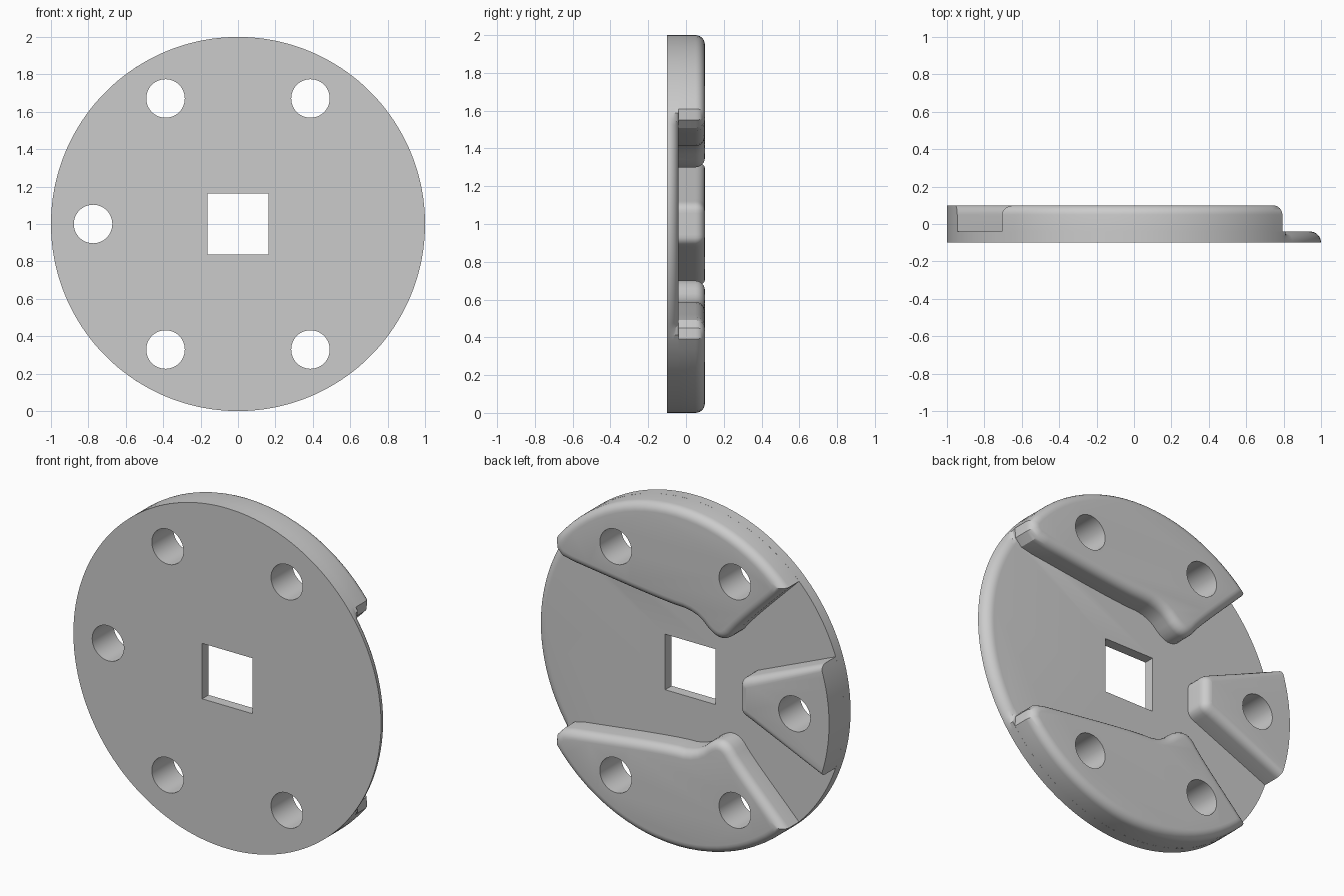
import bpy, bmesh, math

FRONT, FLOOR, BACK = -0.1, -0.04, 0.1
HUB = 1.0  # height of the disc centre

cube = bpy.data.objects.get("Cube")
if cube:
    bpy.data.objects.remove(cube, do_unlink=True)

grey = bpy.data.materials.new("plain grey")
grey.use_nodes = True
colour = (0.6, 0.6, 0.6, 1)
grey.diffuse_color = colour
grey.node_tree.nodes["Principled BSDF"].inputs["Base Color"].default_value = colour


def arc(start, end, count, radius=1.0):
    """Points on a circle, angles in degrees, both ends included."""
    angles = [math.radians(start + (end - start) * i / count) for i in range(count + 1)]
    return [(radius * math.cos(a), radius * math.sin(a)) for a in angles]


def soften(points, clear=0.0):
    """Corner cutting of an open path; the ends stay put, with clear space beside them."""
    first, last = points[0], points[-1]
    for _ in range(2):
        path = []
        for (ax, az), (bx, bz) in zip(points, points[1:]):
            path += [(ax + (bx - ax) * t, az + (bz - az) * t) for t in (0.25, 0.75)]
        points = [first] + path + [last]
    middle = [p for p in points[1:-1]
              if min(math.dist(p, first), math.dist(p, last)) > clear]
    return [first] + middle + [last]


def finish(name, bm):
    bmesh.ops.recalc_face_normals(bm, faces=bm.faces)
    mesh = bpy.data.meshes.new(name)
    bm.to_mesh(mesh)
    bm.free()
    obj = bpy.data.objects.new(name, mesh)
    bpy.context.collection.objects.link(obj)
    mesh.materials.append(grey)
    return obj


def slab(name, outline, y0, y1, rounding=0, rounded=lambda edge: True):
    """Extrude an outline along y and round chosen edges of its back face."""
    bm = bmesh.new()
    ends = [[bm.verts.new((x, y, z + HUB)) for x, z in outline] for y in (y0, y1)]
    for ring in ends:
        bm.faces.new(ring)
    for i in range(len(outline)):
        bm.faces.new((ends[0][i - 1], ends[0][i], ends[1][i], ends[1][i - 1]))
    bmesh.ops.recalc_face_normals(bm, faces=bm.faces)
    if rounding:
        back = set(ends[1])
        edges = [e for e in bm.edges if set(e.verts) <= back and rounded(e)]
        bmesh.ops.bevel(bm, geom=edges, offset=rounding, segments=6, profile=0.5,
                        affect='EDGES', clamp_overlap=False)
    return finish(name, bm)


def base_disc():
    """Stacked rings; the rim is rounded only in the open gap on the left."""
    bm = bmesh.new()
    rings, depth = [], FLOOR - FRONT
    for step in range(9):
        a = math.radians(90 * step / 8)
        ring = []
        for x, z in arc(0, 358, 179):
            in_gap = x > math.cos(math.radians(35))
            r = 1 - depth * (1 - math.cos(a)) if in_gap else 1
            ring.append(bm.verts.new((x * r, FRONT + depth * math.sin(a), z * r + HUB)))
        rings.append(ring)
    for low, high in zip(rings, rings[1:]):
        for i in range(len(low)):
            bm.faces.new((low[i - 1], low[i], high[i], high[i - 1]))
    bm.faces.new(rings[0])
    bm.faces.new(rings[-1])
    return finish("base_disc", bm)


def off_rim(edge):
    return any(math.hypot(v.co.x, v.co.z - HUB) < 0.995 for v in edge.verts)


disc = base_disc()

# Upper and lower pads: radial edge, rounded nib, sweeping inner edge, outer arc
inner = soften([(-0.707, 0.707), (-0.40, 0.40), (-0.325, 0.30), (-0.235, 0.30),
                (-0.12, 0.41), (0.08, 0.415), (0.68, 0.492)], 0.07)
corner = [(0.75, 0.508), (0.79, 0.55)]
pad_outline = inner + corner + arc(37.5, 135, 24)[:-1]
upper_pad = slab("upper_pad", pad_outline, FLOOR, BACK, 0.05)
lower_pad = slab("lower_pad", [(x, -z) for x, z in pad_outline], FLOOR, BACK, 0.05)

# Wedge pad on the right, sharp along the outer rim
half = [(-0.945, 0.327)] + soften([(-0.49, 0.134), (-0.41, 0.10), (-0.41, 0.03)])
tip = half + [(x, -z) for x, z in reversed(half)]
wedge_outline = tip + arc(199.1, 160.9, 20)[1:-1]
wedge_pad = slab("wedge_pad", wedge_outline, FLOOR, BACK, 0.05, off_rim)

# Cutters: square centre hole and five round bolt holes
square = [(0.163 * sx, 0.163 * sz) for sx, sz in ((1, 1), (-1, 1), (-1, -1), (1, -1))]
cutters = {"centre": slab("centre_cutter", square, -0.3, 0.3)}
for angle in (60, 120, 180, 240, 300):
    cx, cz = arc(angle, angle, 1, 0.775)[0]
    ring = [(x + cx, z + cz) for x, z in arc(0, 352.5, 47, 0.103)]
    cutters[angle] = slab("bolt_cutter", ring, -0.3, 0.3)

drilled = {disc: list(cutters), upper_pad: [60, 120],
           lower_pad: [240, 300], wedge_pad: [180]}
for obj, holes in drilled.items():
    bpy.ops.object.select_all(action='DESELECT')
    obj.select_set(True)
    bpy.context.view_layer.objects.active = obj
    for hole in holes:
        mod = obj.modifiers.new("hole", 'BOOLEAN')
        mod.operation = 'DIFFERENCE'
        mod.solver = 'EXACT'
        mod.object = cutters[hole]
        bpy.ops.object.modifier_apply(modifier=mod.name)
    bpy.ops.object.shade_smooth_by_angle(angle=math.radians(30))

for cutter in cutters.values():
    bpy.data.objects.remove(cutter, do_unlink=True)
